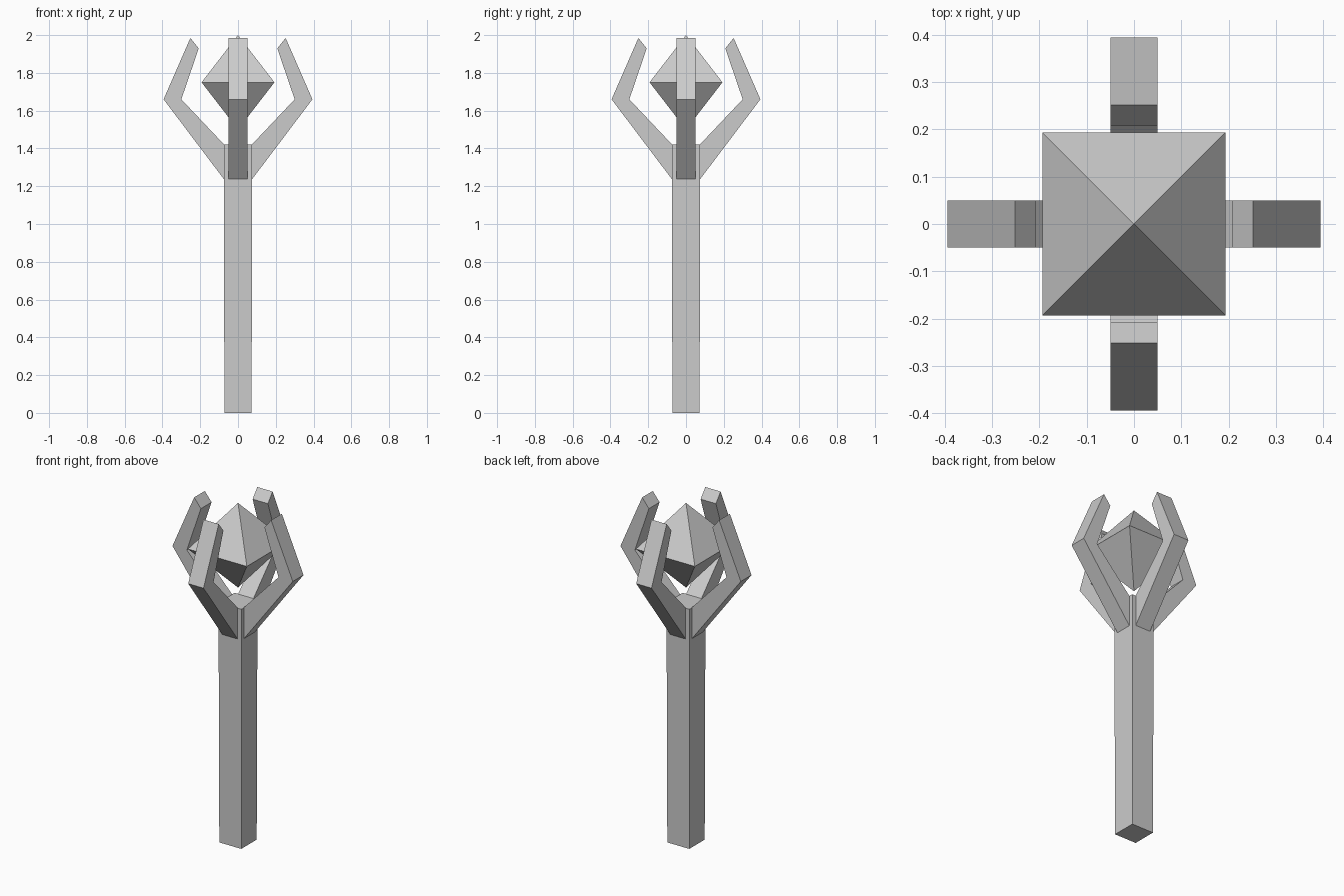
import bpy, bmesh, math
from mathutils import Matrix

if "Cube" in bpy.data.objects:
    bpy.data.objects.remove(bpy.data.objects["Cube"])


def add_object(name, bm):
    bmesh.ops.recalc_face_normals(bm, faces=bm.faces)
    mesh = bpy.data.meshes.new(name)
    bm.to_mesh(mesh)
    bm.free()
    obj = bpy.data.objects.new(name, mesh)
    bpy.context.collection.objects.link(obj)
    return obj


def square_ring(bm, half, z):
    return [bm.verts.new((sx * half, sy * half, z))
            for sx, sy in ((-1, -1), (1, -1), (1, 1), (-1, 1))]


# Square shaft, very slightly wider at the top
bm = bmesh.new()
low, high = square_ring(bm, 0.072, 0), square_ring(bm, 0.075, 1.42)
bm.faces.new(low)
bm.faces.new(high)
for i in range(4):
    j = (i + 1) % 4
    bm.faces.new((low[i], low[j], high[j], high[i]))
add_object("shaft", bm)

# Four bent claws, extruded from one side profile (radius, height)
profile = [(0.065, 1.235), (0.073, 1.235), (0.394, 1.66), (0.252, 1.985),
           (0.208, 1.93), (0.30, 1.66), (0.073, 1.42), (0.065, 1.415)]
for k in range(4):
    bm = bmesh.new()
    face = bm.faces.new([bm.verts.new((r, -0.05, z)) for r, z in profile])
    ext = bmesh.ops.extrude_face_region(bm, geom=[face], use_keep_orig=True)
    moved = [g for g in ext["geom"] if isinstance(g, bmesh.types.BMVert)]
    bmesh.ops.translate(bm, verts=moved, vec=(0, 0.1, 0))
    bm.transform(Matrix.Rotation(k * math.pi / 2, 4, "Z"))
    add_object(f"claw_{k + 1}", bm)

# Floating eight-sided crystal
bm = bmesh.new()
ring = square_ring(bm, 0.193, 1.75)
for tip_z in (2.0, 1.5):
    tip = bm.verts.new((0, 0, tip_z))
    for i in range(4):
        bm.faces.new((ring[i], ring[(i + 1) % 4], tip))
add_object("crystal", bm)
